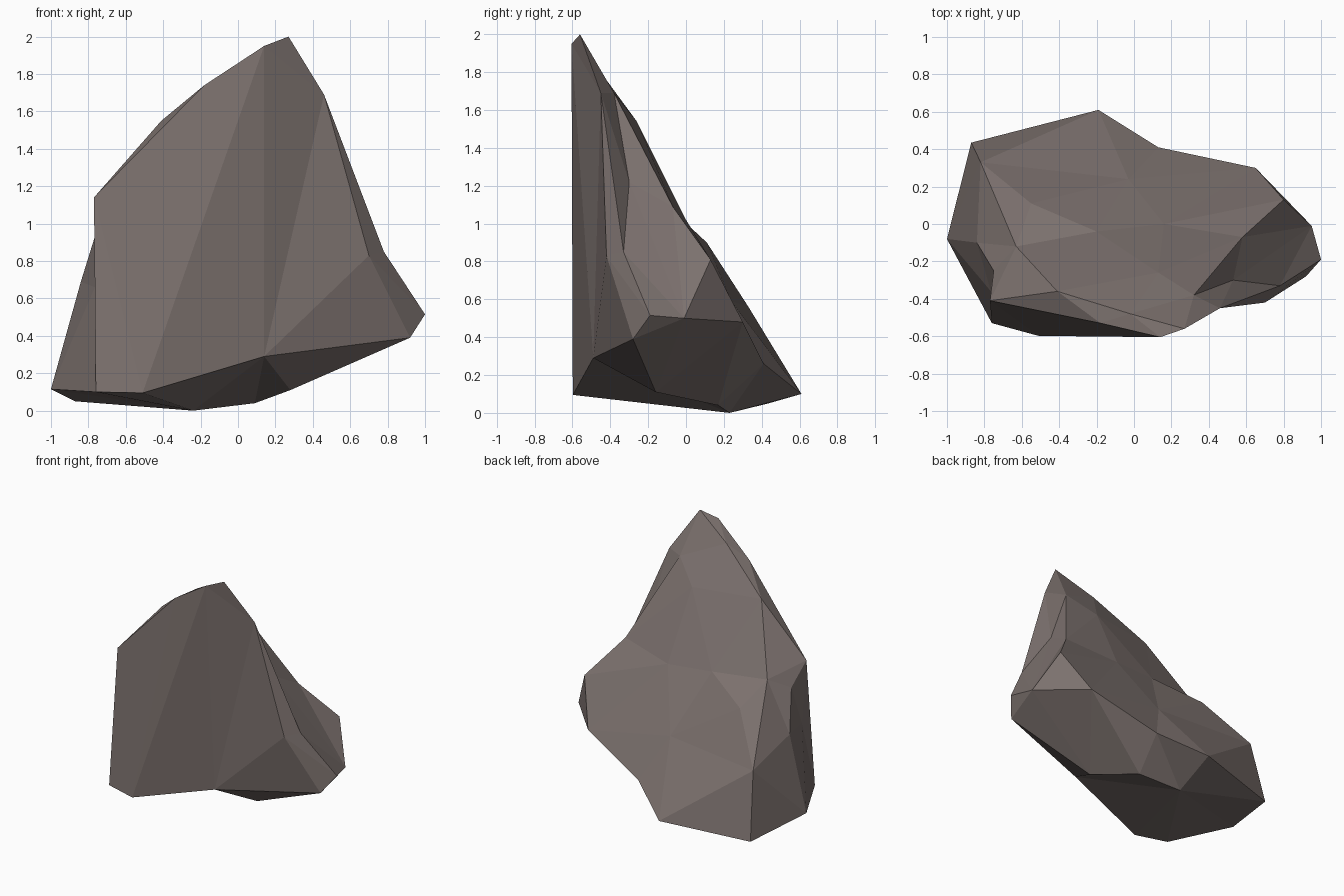
import bpy, bmesh
from mathutils import Vector
from mathutils.geometry import delaunay_2d_cdt

if "Cube" in bpy.data.objects:
    bpy.data.objects.remove(bpy.data.objects["Cube"])

# Corners of the boulder
corner = dict(
    # crest
    a=(.27, -.56, 2), b=(.14, -.605, 1.95), c=(-.18, -.53, 1.74), d=(-.77, -.41, 1.14),
    k=(-.02, -.48, 1.84), p=(-.41, -.36, 1.55), r=(.46, -.45, 1.69), s=(.32, -.38, 1.69),
    # lower edge of the front
    E=(-.76, -.53, .1), F=(-.51, -.598, .095), G=(.14, -.49, .29), Q=(.92, -.28, .39),
    q=(.70, -.42, .83),
    # right shoulder and gully
    R=(1, -.19, .515), S=(.95, -.01, .5), T=(.80, .13, .81), U=(.58, -.07, 1.09),
    v=(.53, -.30, 1.22), w=(.78, -.33, .85),
    # foot of the back
    I=(.65, .3, .48), N=(.13, .41, .26), O=(-.19, .61, .1), B=(-.87, .435, .05),
    # left ridge and hollow
    A=(-1, -.08, .115), W=(-.82, .33, .56), D=(-.63, -.12, 1.06), X=(-.84, -.1, .69),
    Y=(-.75, -.25, .98), H=(-.765, -.36, .66),
    # back slope
    e=(.13, -.26, 1.54), f=(-.2, -.04, 1.04), g=(.16, 0, 1.02), h=(-.55, .11, .9),
    i=(-.03, .24, .59),
    # underside
    K=(.28, -.16, .11), L=(.09, .17, .04), M=(-.24, .23, 0))

# Sides: outline, inner corners, fixed creases, facing direction
sides = [("bcdEFGQqra", "", ["bF", "bG"], (0, -1, 0)),
         ("arqQRSTUs", "vw", ["rv", "vS", "rw", "wR", "US"], (1, 0, 0)),
         ("cdEABWDp", "XYH", ["DX", "XA"], (-1, 0, 0)),
         ("asUTSINOBWDpcb", "efghik", ["pk", "ka"], (0, .85, .5)),
         ("EABONISRQGF", "KLM", ["QK"], (0, 0, -1))]

bm = bmesh.new()
vert = {key: bm.verts.new(co) for key, co in corner.items()}


def fill_side(outline, inner, creases, facing):
    """Triangulate one side of the boulder as seen from its facing direction."""
    n = Vector(facing).normalized()
    u = n.orthogonal().normalized()
    t = n.cross(u)
    names = outline + inner
    flat = [Vector((vert[x].co.dot(u), vert[x].co.dot(t))) for x in names]
    count = len(outline)
    edges = [(j, (j + 1) % count) for j in range(count)]
    edges += [(names.index(x[0]), names.index(x[1])) for x in creases]
    res = delaunay_2d_cdt(flat, edges, [], 1, 1e-5)
    for face in res[2]:
        bm.faces.new([vert[names[res[3][j][0]]] for j in face])


for side in sides:
    fill_side(*side)
bmesh.ops.recalc_face_normals(bm, faces=bm.faces)

# Boulder body
mesh = bpy.data.meshes.new("boulder")
bm.to_mesh(mesh)
bm.free()
boulder = bpy.data.objects.new("boulder", mesh)
bpy.context.collection.objects.link(boulder)

# Stone colour
stone = bpy.data.materials.new("warm_grey_stone")
stone.diffuse_color = (.2, .165, .155, 1)
stone.use_nodes = True
stone.node_tree.nodes["Principled BSDF"].inputs["Base Color"].default_value = stone.diffuse_color
mesh.materials.append(stone)
